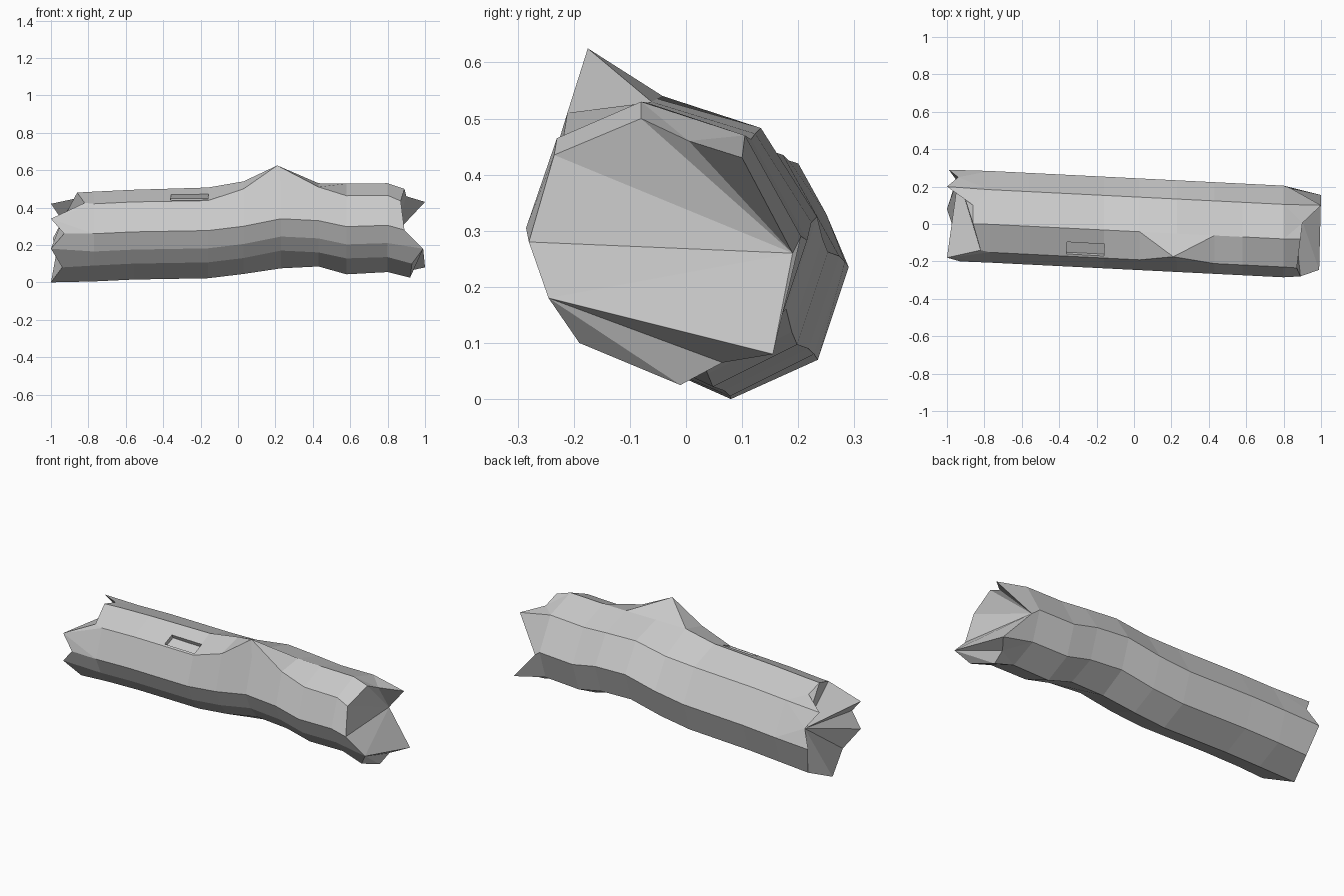
import bpy, bmesh

if "Cube" in bpy.data.objects:
    bpy.data.objects.remove(bpy.data.objects["Cube"])

# Cross-section offsets (y, z), clockwise from the top ridge
SECTION = [(-.04, .24), (.145, .18), (.245, 0), (.19, -.165), (.04, -.24),
           (-.14, -.155), (-.203, -.08), (-.245, .015), (-.19, .175)]
N = len(SECTION)

# Stations along the log: x, centre z, then height changes of the
# top ridge, upper back edge, bottom edge and upper front edge
STATIONS = [(-.77, .245, 0, 0, 0, 0), (-.56, .255, 0, 0, 0, 0),
            (-.16, .262, .005, 0, 0, 0), (.03, .285, .015, -.015, 0, .04),
            (.23, .325, -.03, -.022, -.01, .035), (.43, .315, -.025, -.022, .01, .02),
            (.58, .283, .005, 0, 0, .005), (.8, .29, 0, 0, .005, 0)]
MOVED = (0, 1, 4, 8)

# Ragged broken ends (x, y, z), plus splinters added between ring points
LEFT = [(-.86, 0, .48), (-1, .2, .42), (-.99, .29, .235), (-.95, .235, .07),
        (-1, .08, 0), (-.94, -.1, .08), (-1, -.18, .18), (-.93, -.2, .26), (-.82, -.14, .425)]
LEFT_EXTRA = {0: (-.86, .1, .45), 1: (-.94, .25, .33), 7: (-1, -.18, .34)}
RIGHT = [(.89, -.08, .5), (1, .1, .43), (.84, .19, .26), (1, .155, .08),
         (.92, -.01, .025), (.93, -.19, .1), (.99, -.245, .18), (.89, -.28, .28),
         (.87, -.235, .435)]
RIGHT_EXTRA = {0: (.9, .005, .46), 3: (.93, .065, .065)}


def ring(x, cz, *changes):
    dz = dict(zip(MOVED, changes))
    return [(x, y - .05 * x, cz + z + dz.get(i, 0)) for i, (y, z) in enumerate(SECTION)]


bm = bmesh.new()


def fan(verts):
    """Triangles spreading from the first vertex."""
    for p, q in zip(verts[1:], verts[2:]):
        bm.faces.new((verts[0], p, q))


# Log body: loft between the stations
rings = [[bm.verts.new(p) for p in ring(*s)] for s in STATIONS]
KNOB = (3, 4)  # spans where a branch stub replaces the upper front faces
for r in range(len(rings) - 1):
    a, b = rings[r], rings[r + 1]
    for i in range(N):
        j = (i + 1) % N
        if not (r in KNOB and i == N - 1):
            bm.faces.new((a[i], a[j], b[j], b[i]))

# Pointed branch stub
apex = bm.verts.new((.21, -.175, .625))
loop = [rings[k][8] for k in (3, 4, 5)] + [rings[k][0] for k in (5, 4, 3)]
fan([apex] + loop + loop[:1])


# Splintered ends: ragged collar, returns the full outline in order
def broken_end(base, points, extra):
    tips = [bm.verts.new(p) for p in points]
    outline = []
    for i in range(N):
        j = (i + 1) % N
        outline.append(tips[i])
        if i in extra:
            mid = bm.verts.new(extra[i])
            outline.append(mid)
            fan([mid, tips[i], base[i], base[j], tips[j]])
        else:
            bm.faces.new((base[i], base[j], tips[j], tips[i]))
    return outline


# Left cap spreads from the gap at the back
left = broken_end(rings[0], LEFT, LEFT_EXTRA)
fan(left[3:] + left[:3])

# Right cap: upper part spreads from the back gap, lower part below a crease
right = broken_end(rings[-1], RIGHT, RIGHT_EXTRA)
back, low_back, low_front = 3, 4, 8
fan([right[back]] + [right[low_back]] + right[low_front:] + right[:back])
fan([right[low_front]] + right[low_back:low_front])

bmesh.ops.recalc_face_normals(bm, faces=bm.faces)
mesh = bpy.data.meshes.new("log")
bm.to_mesh(mesh)
bm.free()
log = bpy.data.objects.new("log", mesh)
bpy.context.collection.objects.link(log)

# Small chipped notch on the upper front
bpy.ops.mesh.primitive_cube_add(size=1, location=(-.26, -.145, .48), rotation=(.43, 0, -.05))
cutter = bpy.context.object
cutter.name = "notch_cutter"
cutter.scale = (.2, .07, .1)
cutter.hide_render = True
cutter.display_type = 'WIRE'
cut = log.modifiers.new("notch", 'BOOLEAN')
cut.operation = 'DIFFERENCE'
cut.object = cutter
cut.solver = 'EXACT'
